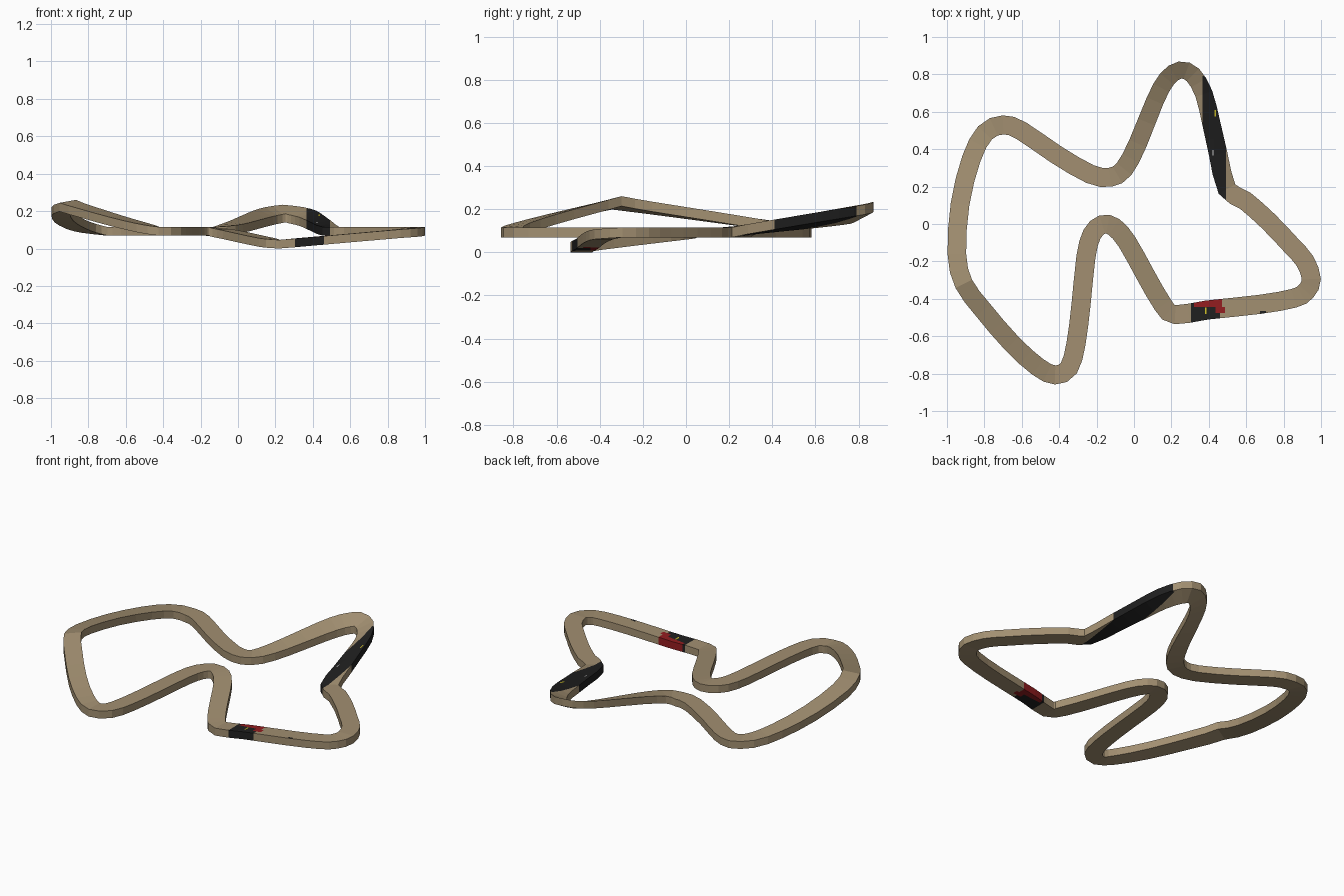
import bpy, bmesh, math
from mathutils import Vector

if "Cube" in bpy.data.objects:
    bpy.data.objects.remove(bpy.data.objects["Cube"])

HALF, THICK = 0.051, 0.046

# centre line of the loop, clockwise seen from above, starting at the far peak
PATH = [(.246, .823), (.315, .797), (.374, .695), (.414, .535), (.45, .375), (.497, .187),
        (.594, .125), (.717, .016), (.834, -.107), (.914, -.198), (.948, -.295), (.92, -.36),
        (.855, -.397), (.67, -.43), (.39, -.46), (.22, -.485), (.155, -.433), (.06, -.27),
        (-.037, -.096), (-.107, -.016), (-.17, -.003), (-.225, -.055), (-.257, -.176),
        (-.283, -.428), (-.31, -.64), (-.348, -.77), (-.422, -.807), (-.513, -.765),
        (-.652, -.64), (-.807, -.46), (-.91, -.32), (-.947, -.16), (-.93, .107),
        (-.87, .348), (-.797, .487), (-.70, .53), (-.60, .497), (-.42, .374),
        (-.235, .267), (-.128, .25), (-.053, .294), (.02, .43), (.112, .658), (.176, .775)]
# path index, height of the top surface, banking (outer edge up)
KEYS = [(0, .21, .024), (5, .115, 0), (10, .115, 0), (15, .046, 0), (20, .115, 0), (26, .115, 0),
        (30, .252, -.008), (35, .115, 0), (39, .115, 0), (44, .21, .024)]


def material(name, rgb):
    m = bpy.data.materials.new(name)
    m.diffuse_color = (*rgb, 1)
    m.use_nodes = True
    m.node_tree.nodes["Principled BSDF"].inputs["Base Color"].default_value = m.diffuse_color
    return m


mats = [material("tan", (.36, .275, .165)), material("black", (.014, .014, .014)),
        material("red", (.29, .012, .014)), material("yellow", (.65, .55, .02)),
        material("white", (.7, .7, .7))]

# smooth closed path with two steps per point
pts = [Vector(p) for p in PATH]
n = len(pts)
line = []
for i in range(n):
    a, b, c, d = (pts[(i + k) % n] for k in (-1, 0, 1, 2))
    line += [b, (9 * (b + c) - a - d) / 16]
m = len(line)
dist = [0.0]
for i in range(m):
    dist.append(dist[-1] + (line[(i + 1) % m] - line[i]).length)


def level(i):
    """Height and banking, linear along the path between keys."""
    for (i0, z0, b0), (i1, z1, b1) in zip(KEYS, KEYS[1:]):
        if 2 * i0 <= i <= 2 * i1:
            t = (dist[i] - dist[2 * i0]) / (dist[2 * i1] - dist[2 * i0])
            return z0 + (z1 - z0) * t, b0 + (b1 - b0) * t


# track body: rectangular section swept along the path
bm = bmesh.new()
rings = []
for i, p in enumerate(line):
    t = (line[(i + 1) % m] - line[i - 1]).normalized()
    out = Vector((-t.y, t.x))
    z, bank = level(i)
    w = HALF * (1 - 4 * abs(bank))
    o, q = p + out * w, p - out * w
    rings.append([bm.verts.new(v) for v in (
        (o.x, o.y, z + bank), (q.x, q.y, z - bank),
        (q.x, q.y, z - bank - THICK), (o.x, o.y, z + bank - THICK))])
for i in range(m):
    r, s = rings[i], rings[(i + 1) % m]
    for k in range(4):
        bm.faces.new((r[k], r[(k + 1) % 4], s[(k + 1) % 4], s[k]))
bmesh.ops.recalc_face_normals(bm, faces=bm.faces)


def paint(x0, x1, y0, y1, index, top_only=False):
    """Cut the faces along a box seen from above and colour what lies inside."""
    for axis, value in ((0, x0), (0, x1), (1, y0), (1, y1)):
        faces = []
        for f in bm.faces:
            xs = [v.co.x for v in f.verts]
            ys = [v.co.y for v in f.verts]
            if (max(xs) >= x0 and min(xs) <= x1 and max(ys) >= y0 and min(ys) <= y1
                    and (not top_only or f.normal.z > .5)):
                faces.append(f)
        edges = {e for f in faces for e in f.edges}
        verts = {v for f in faces for v in f.verts}
        co, no = Vector((0, 0, 0)), Vector((0, 0, 0))
        co[axis], no[axis] = value, 1
        bmesh.ops.bisect_plane(bm, geom=list(verts) + list(edges) + faces,
                               plane_co=co, plane_no=no, dist=1e-5)
    bm.normal_update()
    for f in bm.faces:
        c = f.calc_center_median()
        if x0 < c.x < x1 and y0 < c.y < y1 and (not top_only or f.normal.z > .5):
            f.material_index = index


paint(.367, .493, .1, .79, 1)                 # dark slope
paint(.305, .46, -.6, -.38, 1)                # dark start band
paint(.32, .47, -.443, -.38, 2)               # red patch
paint(.435, .487, -.475, -.443, 2)            # red patch corner
paint(.38, .388, -.48, -.447, 3, True)        # small marks
paint(.43, .438, .575, .61, 3, True)
paint(.42, .424, .365, .395, 4, True)
paint(.675, .705, -.478, -.464, 1, True)

me = bpy.data.meshes.new("track_loop")
bm.to_mesh(me)
bm.free()
for mat in mats:
    me.materials.append(mat)
track = bpy.data.objects.new("track_loop", me)
bpy.context.collection.objects.link(track)
